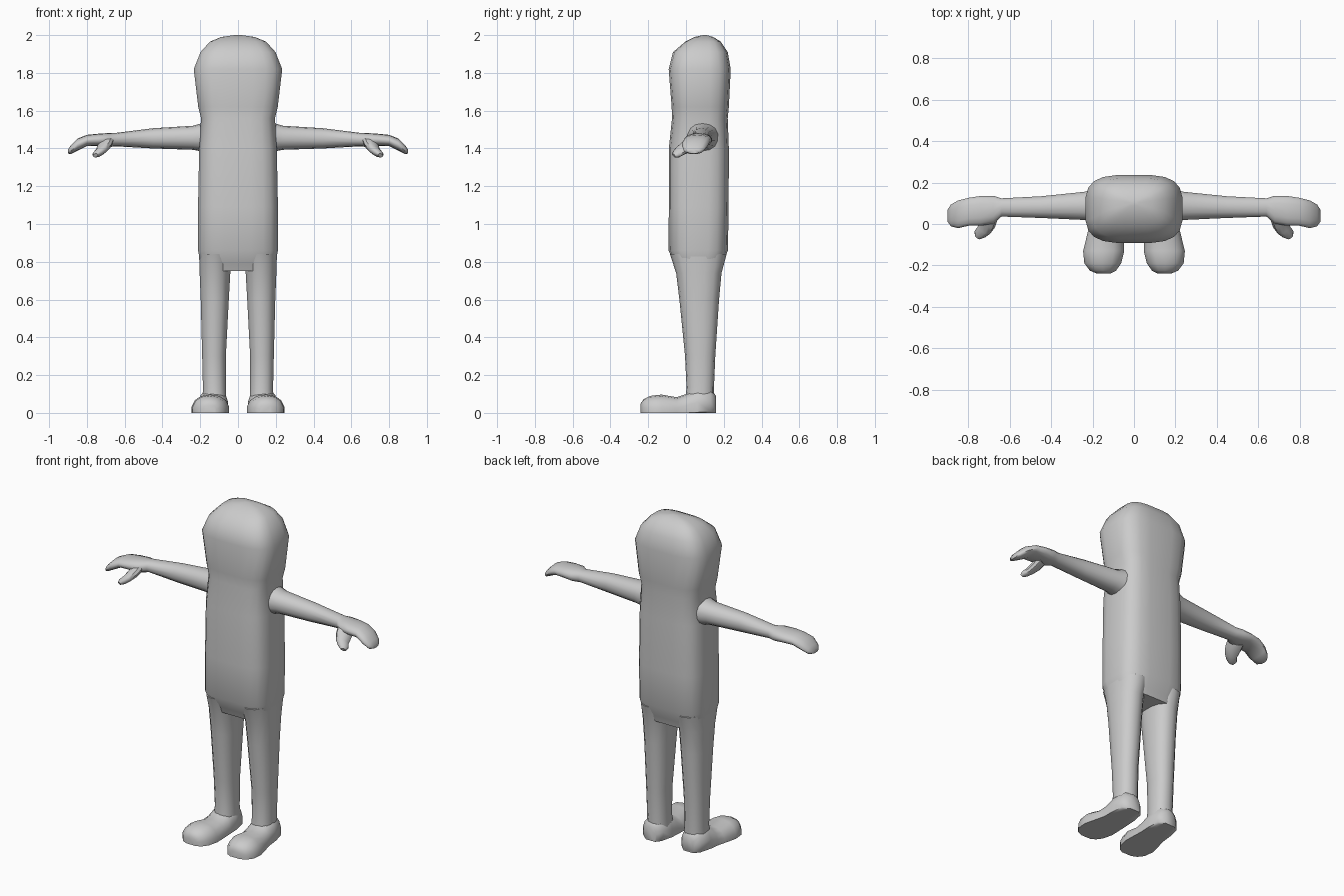
import bpy, bmesh
from math import cos, sin, pi, copysign
from mathutils import Vector


def loft(name, rings, power=2.0, sides=14, mirror=True, floor=None):
    """Skin a list of (centre, half axis u, half axis v) rounded sections."""
    bm = bmesh.new()
    loops = []
    for c, u, v in rings:
        loop = []
        for i in range(sides):
            a = 2 * pi * (i + 0.5) / sides
            cu = copysign(abs(cos(a)) ** (2 / power), cos(a))
            sv = copysign(abs(sin(a)) ** (2 / power), sin(a))
            p = Vector(c) + Vector(u) * cu + Vector(v) * sv
            if floor is not None:
                p.z = max(p.z, floor)
            loop.append(bm.verts.new(p))
        loops.append(loop)
    for a, b in zip(loops, loops[1:]):
        for i in range(sides):
            j = (i + 1) % sides
            bm.faces.new((a[i], a[j], b[j], b[i]))
    bm.faces.new(loops[0])
    bm.faces.new(loops[-1])
    bmesh.ops.recalc_face_normals(bm, faces=bm.faces)
    me = bpy.data.meshes.new(name)
    bm.to_mesh(me)
    bm.free()
    ob = bpy.data.objects.new(name, me)
    bpy.context.collection.objects.link(ob)
    if mirror:
        ob.modifiers.new("Mirror", 'MIRROR')
    bpy.ops.object.select_all(action='DESELECT')
    ob.select_set(True)
    bpy.context.view_layer.objects.active = ob
    bpy.ops.object.shade_smooth_by_angle(angle=0.8)
    return ob


def upright(x, hx, y0, y1, z):
    return (x, (y0 + y1) / 2, z), (hx, 0, 0), (0, (y1 - y0) / 2, 0)


def sideways(x, y0, y1, z0, z1):
    return (x, (y0 + y1) / 2, (z0 + z1) / 2), (0, (y1 - y0) / 2, 0), (0, 0, (z1 - z0) / 2)


def forward(y, x0, x1, z0, z1):
    return ((x0 + x1) / 2, y, (z0 + z1) / 2), ((x1 - x0) / 2, 0, 0), (0, 0, (z1 - z0) / 2)


# Head and torso in one rounded block: z, half width, y front, y back
body = [(0.75, 0.185, -0.045, 0.185), (0.79, 0.20, -0.06, 0.195),
        (0.86, 0.213, -0.094, 0.223), (1.09, 0.213, -0.092, 0.227),
        (1.40, 0.207, -0.092, 0.228), (1.56, 0.197, -0.075, 0.222),
        (1.62, 0.212, -0.077, 0.228), (1.82, 0.236, -0.093, 0.238),
        (1.91, 0.200, -0.070, 0.222), (1.965, 0.150, -0.005, 0.185),
        (1.99, 0.090, 0.045, 0.145), (2.0, 0.02, 0.09, 0.11)]
loft("body", [upright(0, hx, a, b, z) for z, hx, a, b in body],
     power=3.4, sides=20, mirror=False)

# Legs: z, centre x, half width, y front, y back
leg = [(0.04, 0.125, 0.066, -0.01, 0.15), (0.13, 0.125, 0.062, 0.003, 0.148),
       (0.30, 0.127, 0.064, -0.005, 0.155), (0.60, 0.123, 0.076, -0.035, 0.175),
       (0.74, 0.122, 0.083, -0.052, 0.188), (0.84, 0.118, 0.090, -0.085, 0.215)]
loft("leg", [upright(x, hx, a, b, z) for z, x, hx, a, b in leg], power=2.3)

# Feet, heel to toe, flattened on the ground: y, x inner, x outer, z low, z high
foot = [(0.16, 0.09, 0.165, -0.04, 0.09), (0.13, 0.06, 0.20, -0.06, 0.125),
        (0.06, 0.05, 0.212, -0.07, 0.13), (0.0, 0.05, 0.215, -0.07, 0.10),
        (-0.05, 0.048, 0.228, -0.07, 0.083), (-0.13, 0.045, 0.248, -0.08, 0.097),
        (-0.19, 0.06, 0.242, -0.07, 0.09), (-0.225, 0.085, 0.215, -0.05, 0.072),
        (-0.24, 0.115, 0.18, -0.03, 0.05)]
loft("foot", [forward(*r) for r in foot], power=2.3, floor=0.0)

# Arms running into mitten hands: x, y front, y back, z low, z high
arm = [(0.17, 0.0, 0.175, 1.38, 1.54), (0.24, 0.018, 0.157, 1.393, 1.52),
       (0.45, 0.028, 0.135, 1.40, 1.507), (0.64, 0.035, 0.125, 1.411, 1.483),
       (0.68, 0.0, 0.138, 1.408, 1.482), (0.74, -0.01, 0.137, 1.413, 1.478),
       (0.80, -0.01, 0.128, 1.412, 1.472), (0.85, -0.022, 0.115, 1.388, 1.452),
       (0.885, -0.012, 0.095, 1.37, 1.417), (0.90, 0.01, 0.07, 1.373, 1.395)]
loft("arm_and_hand", [sideways(*r) for r in arm], power=2.2)

# Thumbs curling forward and down: centre x, y, z, radius
thumb = [(0.70, 0.04, 1.435, 0.036), (0.71, 0.005, 1.41, 0.034),
         (0.725, -0.03, 1.388, 0.027), (0.745, -0.05, 1.372, 0.023),
         (0.755, -0.065, 1.363, 0.012)]
loft("thumb", [((x, y, z), (r * 1.1, r * 0.5, 0), (-r * 0.2, r * -0.55, r * 0.85))
               for x, y, z, r in thumb], sides=10)
